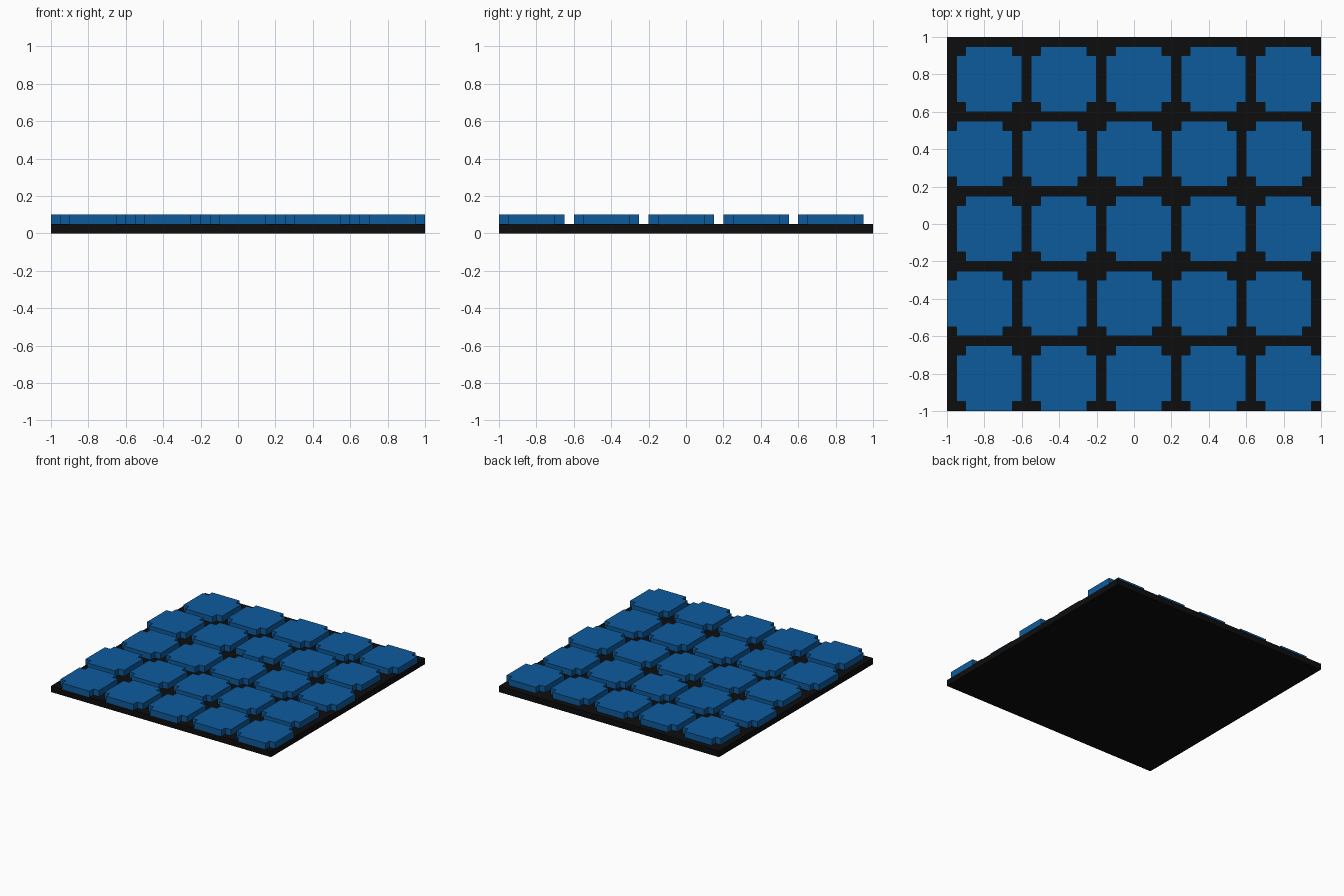
import bpy, bmesh

if "Cube" in bpy.data.objects:
    bpy.data.objects.remove(bpy.data.objects["Cube"])

U = 0.05  # grid unit


def material(name, rgb):
    m = bpy.data.materials.new(name)
    m.use_nodes = True
    col = (*rgb, 1)
    m.diffuse_color = col
    m.node_tree.nodes["Principled BSDF"].inputs["Base Color"].default_value = col
    return m


def prism(name, outline, z0, z1, mat):
    """Extrude a flat outline from z0 up to z1."""
    bm = bmesh.new()
    face = bm.faces.new([bm.verts.new((x, y, z0)) for x, y in outline])
    top = bmesh.ops.extrude_face_region(bm, geom=[face])["geom"]
    bmesh.ops.translate(bm, vec=(0, 0, z1 - z0),
                        verts=[v for v in top if isinstance(v, bmesh.types.BMVert)])
    bmesh.ops.recalc_face_normals(bm, faces=bm.faces[:])
    me = bpy.data.meshes.new(name)
    bm.to_mesh(me)
    bm.free()
    me.materials.append(mat)
    ob = bpy.data.objects.new(name, me)
    bpy.context.collection.objects.link(ob)
    return ob


def tile_outline(x, y, low=1):
    """Square of 7 units with stepped corners; low is the front notch width."""
    pts = [(low, 0), (7 - low, 0), (7 - low, 1), (7, 1), (7, 6), (6, 6),
           (6, 7), (1, 7), (1, 6), (0, 6), (0, 1), (low, 1)]
    return [(x + U * a, y + U * b) for a, b in pts]


black = material("black", (0.004, 0.004, 0.004))
blue = material("blue", (0.004, 0.105, 0.335))

# Base slab
prism("base_slab", [(-1, -1), (1, -1), (1, 1), (-1, 1)], 0, U, black)

# Paving tiles, alternate rows shifted by one unit
for row in range(5):
    for col in range(5):
        x = -1 + 8 * U * col + (U if row % 2 == 0 else 0)
        y = -1 + 8 * U * row
        low = 2 if (row, col) == (3, 2) else 1
        prism(f"tile_{row + 1}_{col + 1}", tile_outline(x, y, low), U, 2 * U, blue)
